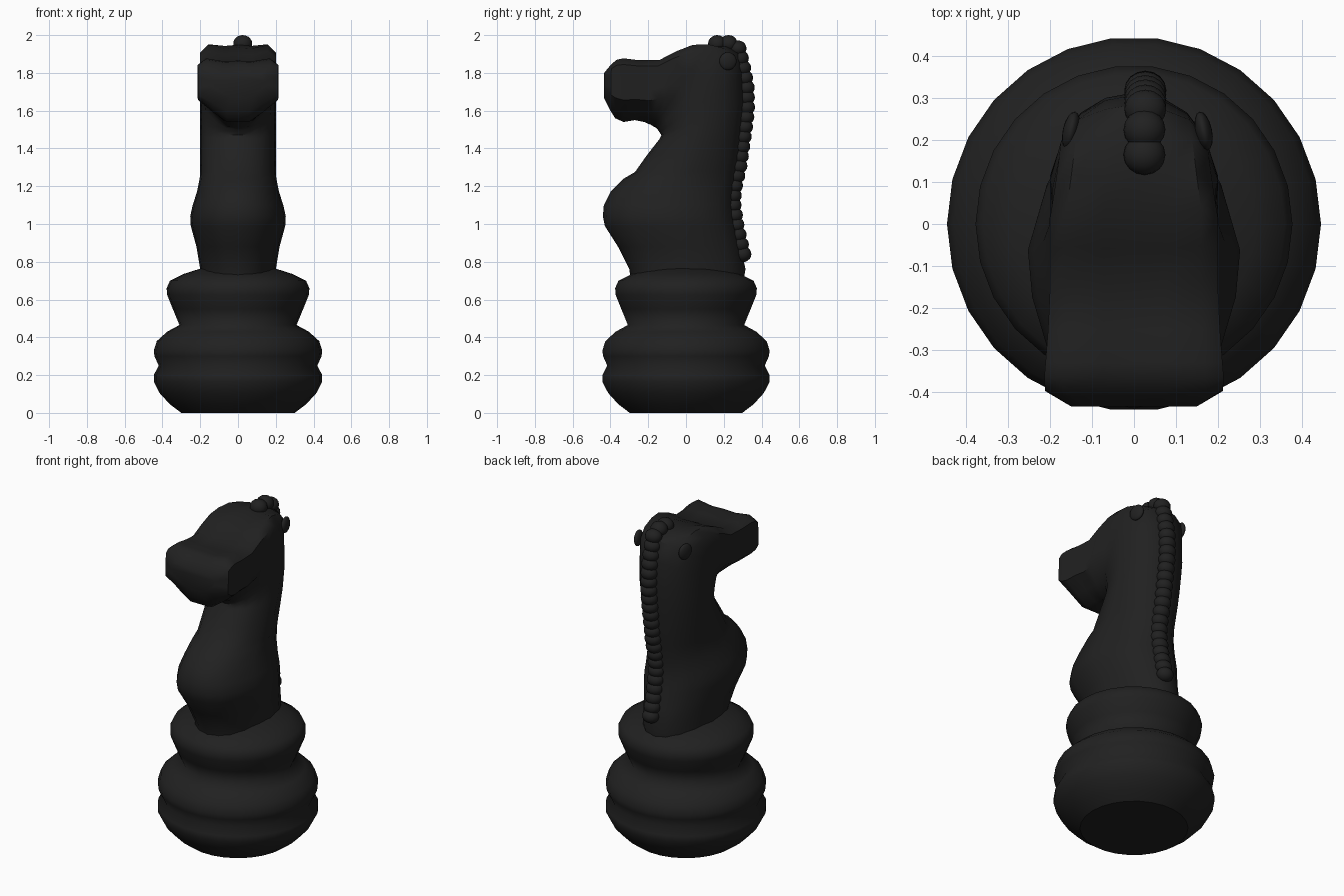
import bpy, bmesh
from math import cos, sin, pi, radians
from mathutils import Vector

if "Cube" in bpy.data.objects:
    bpy.data.objects.remove(bpy.data.objects["Cube"])

black = bpy.data.materials.new("black")
black.diffuse_color = (0.015, 0.015, 0.015, 1)
black.use_nodes = True
black.node_tree.nodes["Principled BSDF"].inputs["Base Color"].default_value = black.diffuse_color


def finish(ob, angle=48):
    ob.data.materials.append(black)
    bpy.ops.object.select_all(action='DESELECT')
    ob.select_set(True)
    bpy.context.view_layer.objects.active = ob
    bpy.ops.object.shade_smooth_by_angle(angle=radians(angle))


def loft(name, rings, angle=48):
    bm = bmesh.new()
    vs = [[bm.verts.new(p) for p in r] for r in rings]
    n = len(rings[0])
    for a, b in zip(vs, vs[1:]):
        for i in range(n):
            j = (i + 1) % n
            bm.faces.new((a[i], a[j], b[j], b[i]))
    bm.faces.new(vs[0])
    bm.faces.new(vs[-1])
    bmesh.ops.recalc_face_normals(bm, faces=bm.faces)
    me = bpy.data.meshes.new(name)
    bm.to_mesh(me)
    bm.free()
    ob = bpy.data.objects.new(name, me)
    bpy.context.collection.objects.link(ob)
    finish(ob, angle)
    return ob


def ellipsoid(name, loc, scale, rot=(0, 0, 0)):
    bpy.ops.mesh.primitive_uv_sphere_add(segments=16, ring_count=10, location=loc, rotation=rot)
    ob = bpy.context.object
    ob.name = name
    ob.scale = scale
    finish(ob)


def interp(table, z):
    for (z0, y0), (z1, y1) in zip(table, table[1:]):
        if z <= z1:
            return y0 + (y1 - y0) * (z - z0) / (z1 - z0)
    return table[-1][1]


# Turned base: (radius, height)
profile = [(.30, 0), (.36, .045), (.415, .105), (.446, .165), (.446, .20), (.42, .25),
           (.442, .30), (.446, .33), (.43, .38), (.375, .43), (.31, .465),
           (.345, .55), (.375, .625), (.378, .66), (.36, .70), (.29, .735), (.18, .77)]
SIDES = 26
loft("base", [[(r * cos(2 * pi * i / SIDES), r * sin(2 * pi * i / SIDES), z)
               for i in range(SIDES)] for r, z in profile], 85)
base = bpy.data.objects["base"]
for e in base.data.edges:  # crisp rim around the flat underside
    if all(base.data.vertices[v].co.z < .001 for v in e.vertices):
        e.use_edge_sharp = True

# Half cross-sections, front to back: (position along section, fraction of half width)
neck_sec = [(0, 0), (.025, .33), (.09, .6), (.21, .82), (.38, .96), (.54, 1),
            (.75, .83), (.88, .62), (.97, .34), (1, 0)]
head_sec = [(0, 0), (.0, .28), (.15, .62), (.34, 1), (.5, 1), (.7, 1),
            (.89, 1), (.985, .8), (.94, .36), (.95, 0)]

# Stations: front y, z, back y, z, half width, head-ness
stations = [
    (-.29, .68, .30, .68, .20, 0), (-.30, .76, .315, .76, .20, 0),
    (-.36, .88, .29, .88, .22, 0), (-.43, .99, .27, .99, .25, 0),
    (-.44, 1.04, .26, 1.04, .253, 0), (-.435, 1.10, .255, 1.10, .24, 0),
    (-.40, 1.17, .26, 1.17, .217, 0), (-.33, 1.24, .27, 1.24, .203, 0),
    (-.27, 1.275, .275, 1.28, .20, 0), (-.21, 1.36, .29, 1.37, .20, .0),
    (-.14, 1.45, .30, 1.50, .20, .05), (-.13, 1.47, .315, 1.65, .20, .08),
    (-.14, 1.485, .31, 1.80, .20, .12), (-.15, 1.50, .29, 1.92, .20, .25),
    (-.16, 1.51, .23, 1.96, .195, .5), (-.17, 1.515, .13, 1.967, .195, .8),
    (-.185, 1.525, .04, 1.955, .20, 1), (-.20, 1.53, -.05, 1.92, .20, 1),
    (-.22, 1.54, -.14, 1.873, .20, 1), (-.27, 1.55, -.25, 1.872, .205, 1),
    (-.33, 1.54, -.33, 1.882, .211, 1), (-.375, 1.56, -.365, 1.875, .214, 1),
    (-.40, 1.60, -.395, 1.85, .212, 1), (-.435, 1.67, -.435, 1.80, .15, 1),
]
rings = []
for fy, fz, by, bz, w, k in stations:
    F, B = Vector((0, fy, fz)), Vector((0, by, bz))
    half = []
    for (t0, u0), (t1, u1) in zip(neck_sec, head_sec):
        p = F.lerp(B, t0 + (t1 - t0) * k)
        p.x = w * (u0 + (u1 - u0) * k)
        half.append(p)
    mirror = [Vector((-p.x, p.y, p.z)) for p in half[-2:0:-1]]
    rings.append(half + mirror)
loft("horse_body", rings)

# Mane beads down the back of the neck
back = [(.84, .30), (.9, .285), (1.0, .262), (1.12, .245), (1.2, .255), (1.3, .278),
        (1.5, .307), (1.6, .32), (1.72, .318), (1.8, .305), (1.94, .272)]
COUNT = 22
for i in range(COUNT):
    z = .84 + 1.09 * i / (COUNT - 1)
    ellipsoid("mane_bead", (.027, interp(back, z), z), (.05, .046, .042))
for y in (.225, .165):
    ellipsoid("forelock_bead", (.025, y, 1.955), (.05, .048, .045))

# Ears
for s in (-1, 1):
    ellipsoid("ear", (.008 + s * .158, .222, 1.862), (.02, .047, .047), (0, 0, s * radians(12)))
